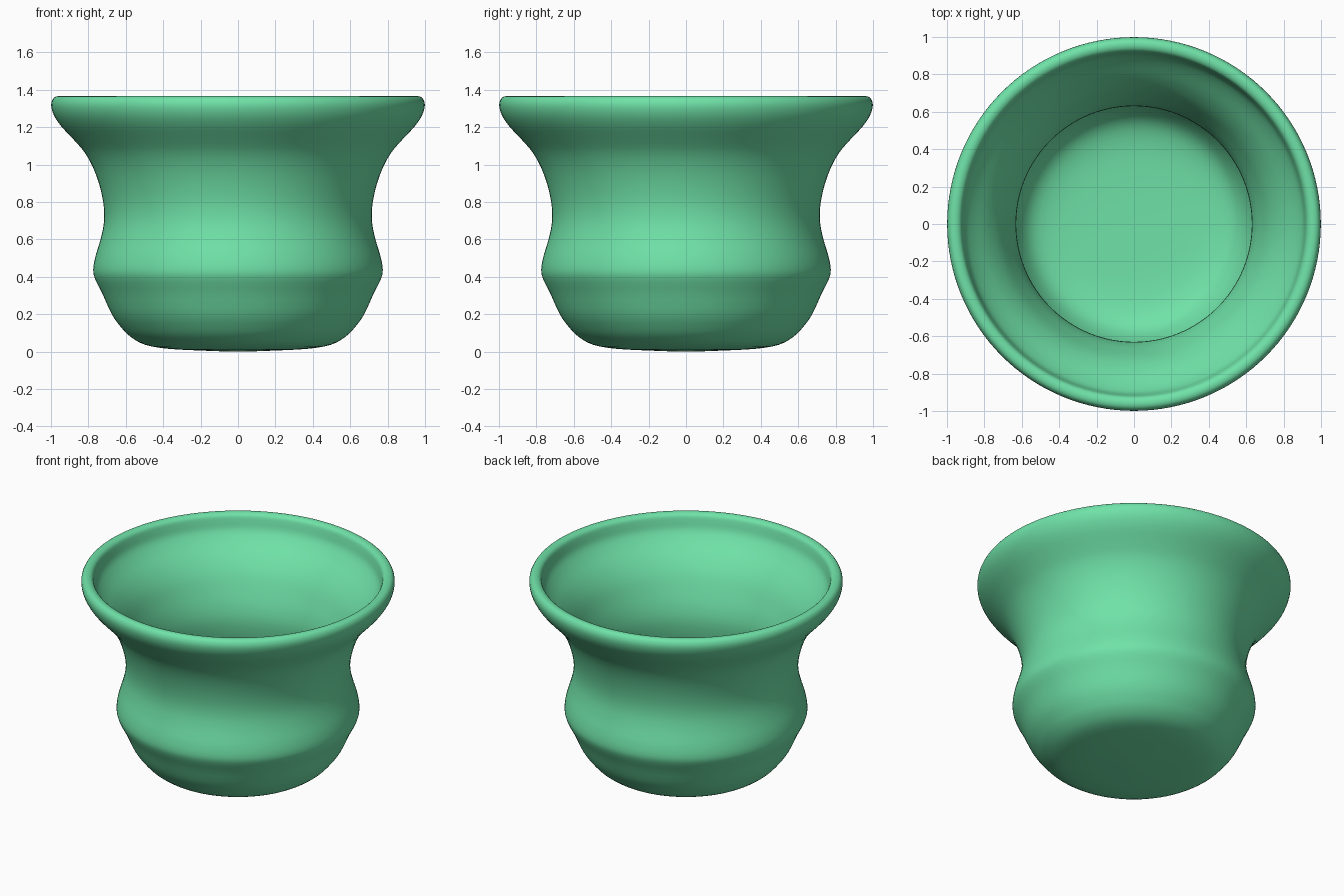
import bpy, bmesh, math
from mathutils import Vector

if "Cube" in bpy.data.objects:
    bpy.data.objects.remove(bpy.data.objects["Cube"])

# (radius, height) from under-centre, up the outside, over the lip, down to the inner floor
PROFILE = [
    (0, 0.0), (0.2, 0.006), (0.38, 0.016), (0.5, 0.038), (0.575, 0.08), (0.625, 0.13),
    (0.675, 0.2), (0.725, 0.31), (0.765, 0.39), (0.774, 0.44), (0.762, 0.51),
    (0.735, 0.6), (0.717, 0.69), (0.718, 0.78), (0.738, 0.88), (0.773, 0.98),
    (0.82, 1.065), (0.88, 1.135), (0.945, 1.205), (0.985, 1.265), (0.999, 1.32),
    (0.985, 1.357), (0.955, 1.366), (0.927, 1.352), (0.915, 1.315), (0.9, 1.26),
    (0.855, 1.2), (0.785, 1.125), (0.725, 1.04), (0.68, 0.94), (0.645, 0.84),
    (0.63, 0.74), (0.643, 0.62), (0.673, 0.51), (0.682, 0.44), (0.655, 0.35),
    (0.615, 0.25), (0.555, 0.165), (0.46, 0.12), (0.3, 0.1), (0, 0.095),
]
SEGMENTS, STEPS = 128, 3


def smooth_profile(points):
    """Catmull-Rom curve through the profile points."""
    pts = [Vector(p) for p in points]
    pts = [Vector((-pts[1].x, pts[1].y))] + pts + [Vector((-pts[-2].x, pts[-2].y))]
    out = []
    for a, b, c, d in zip(pts, pts[1:], pts[2:], pts[3:]):
        for i in range(STEPS):
            t = i / STEPS
            p = 0.5 * (2 * b + (c - a) * t + (2 * a - 5 * b + 4 * c - d) * t * t
                       + (3 * b - a - 3 * c + d) * t ** 3)
            out.append((max(p.x, 0), 0, max(p.y, 0)))
    return out + [(pts[-2].x, 0, pts[-2].y)]


# Flared pot turned on the z axis
bm = bmesh.new()
verts = [bm.verts.new(p) for p in smooth_profile(PROFILE)]
edges = [bm.edges.new(pair) for pair in zip(verts, verts[1:])]
bmesh.ops.spin(bm, geom=verts + edges, cent=(0, 0, 0), axis=(0, 0, 1),
               angle=2 * math.pi, steps=SEGMENTS)
bmesh.ops.remove_doubles(bm, verts=bm.verts, dist=0.0005)
bmesh.ops.recalc_face_normals(bm, faces=bm.faces)
for face in bm.faces:
    face.smooth = True
mesh = bpy.data.meshes.new("flared_pot")
bm.to_mesh(mesh)
bm.free()
pot = bpy.data.objects.new("flared_pot", mesh)
bpy.context.collection.objects.link(pot)

# Green glaze
glaze = bpy.data.materials.new("green_glaze")
glaze.diffuse_color = (0.16, 0.76, 0.39, 1)
glaze.use_nodes = True
glaze.node_tree.nodes["Principled BSDF"].inputs["Base Color"].default_value = glaze.diffuse_color
mesh.materials.append(glaze)
